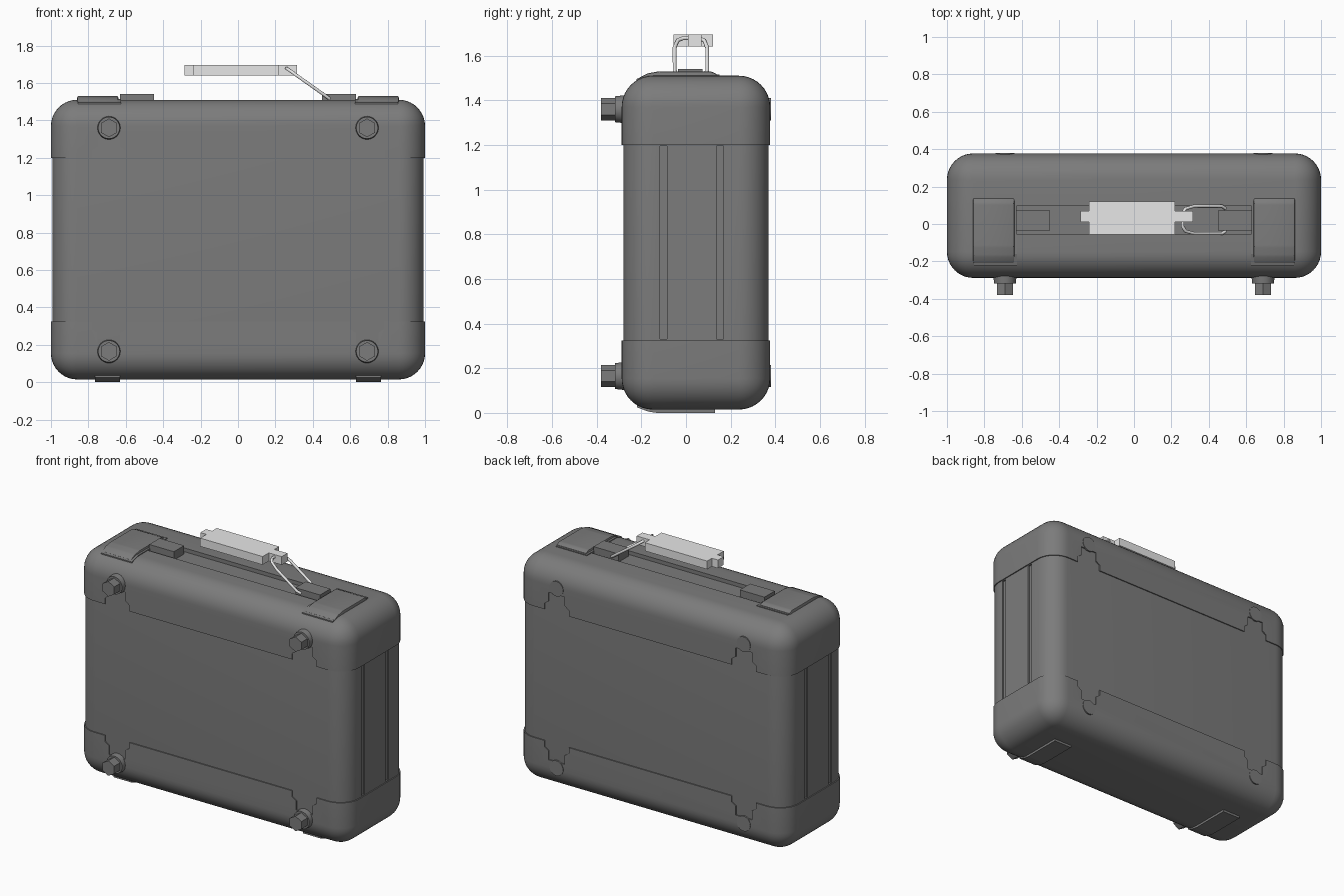
import bpy, bmesh, math
from mathutils import Matrix, Vector

if "Cube" in bpy.data.objects:
    bpy.data.objects.remove(bpy.data.objects["Cube"], do_unlink=True)


def material(name, value):
    m = bpy.data.materials.new(name)
    m.use_nodes = True
    colour = (value, value, value, 1)
    m.diffuse_color = colour
    m.node_tree.nodes["Principled BSDF"].inputs["Base Color"].default_value = colour
    return m


GREY = material("case grey", 0.2)
LIGHT = material("light grey", 0.8)


def finish(name, bm, mat):
    bmesh.ops.recalc_face_normals(bm, faces=bm.faces)
    me = bpy.data.meshes.new(name)
    bm.to_mesh(me)
    bm.free()
    ob = bpy.data.objects.new(name, me)
    bpy.context.collection.objects.link(ob)
    me.materials.append(mat)
    return ob


def activate(ob):
    bpy.ops.object.select_all(action="DESELECT")
    ob.select_set(True)
    bpy.context.view_layer.objects.active = ob


def smooth(ob):
    activate(ob)
    bpy.ops.object.shade_smooth_by_angle(angle=math.radians(30))


def bevel_all(bm, radius, segments):
    bmesh.ops.bevel(bm, geom=bm.edges[:], offset=radius, segments=segments,
                    profile=0.5, affect="EDGES", clamp_overlap=True)


def box(name, lo, hi, mat=GREY, radius=0, segments=2):
    bm = bmesh.new()
    lo, hi = Vector(lo), Vector(hi)
    bmesh.ops.create_cube(bm, size=1, matrix=Matrix.Translation((lo + hi) / 2)
                          @ Matrix.Diagonal((*(hi - lo), 1)))
    if radius:
        bevel_all(bm, radius, segments)
    return finish(name, bm, mat)


def prism(name, points, start, end, axis, mat=GREY, radius=0):
    """Extrude a flat outline along x (points are y, z) or along y (points are x, z)."""
    bm = bmesh.new()
    place = (lambda a, b: (start, a, b)) if axis == "x" else (lambda a, b: (a, start, b))
    face = bm.faces.new([bm.verts.new(place(a, b)) for a, b in points])
    out = bmesh.ops.extrude_face_region(bm, geom=[face])
    move = (end - start, 0, 0) if axis == "x" else (0, end - start, 0)
    bmesh.ops.translate(bm, vec=move, verts=[v for v in out["geom"] if isinstance(v, bmesh.types.BMVert)])
    if radius:
        bevel_all(bm, radius, 2)
    return finish(name, bm, mat)


def disc(name, x, z, y0, y1, r0, r1, sides):
    """Round or many-sided stub running along y."""
    bm = bmesh.new()
    turn = Matrix.Rotation(math.pi / 2, 4, "X")
    bmesh.ops.create_cone(bm, cap_ends=True, segments=sides, radius1=r0, radius2=r1,
                          depth=abs(y1 - y0),
                          matrix=Matrix.Translation((x, (y0 + y1) / 2, z)) @ turn)
    return finish(name, bm, GREY)


def cut(ob, cutters):
    for c in cutters:
        c.hide_render = True
        mod = ob.modifiers.new("cut", "BOOLEAN")
        mod.operation, mod.solver, mod.object = "DIFFERENCE", "EXACT", c
        activate(ob)
        bpy.ops.object.modifier_apply(modifier=mod.name)


# Case shell: a core, and slightly larger end caps around it
INSET, ROUND, MID = 0.007, 0.14, 0.7625
lo, hi = Vector((-1, -0.288, 0.015)), Vector((1, 0.377, 1.51))
step = Vector((INSET, INSET, INSET))
core = box("case_core", lo + step, hi - step, GREY, ROUND - INSET, 10)
caps = box("end_caps", lo, hi, GREY, ROUND, 10)

# Seam outline with a stepped tongue reaching towards each foot
tongue = [(0.6, 1.2), (0.6, 1.24), (0.63, 1.26), (0.63, 1.32),
          (0.75, 1.32), (0.75, 1.26), (0.78, 1.24), (0.78, 1.2), (1.1, 1.2)]
upper = [(-x, z) for x, z in reversed(tongue)] + tongue
lower = [(x, 2 * MID - z) for x, z in reversed(upper)]
seam_cutter = prism("seam_cutter", upper + lower, -0.6, 0.6, "y")

# Handle channel in the top and grooves down the ends
channel_cutter = box("channel_cutter", (-0.66, -0.055, 1.485), (0.66, 0.1, 1.6))
grooves = [box("groove_cutter", (min(s * 0.983, s * 1.1), y - 0.016, 0.33),
               (max(s * 0.983, s * 1.1), y + 0.016, 1.195))
           for s in (-1, 1) for y in (-0.1, 0.153)]
cut(caps, [seam_cutter, channel_cutter])
cut(core, [channel_cutter] + grooves)
for c in [seam_cutter, channel_cutter] + grooves:
    bpy.data.objects.remove(c, do_unlink=True)
smooth(caps)
smooth(core)

# Profiles (y, z) of the top pads and their thin surrounds
pad = [(-0.21, 1.47), (-0.21, 1.502), (-0.17, 1.521), (-0.12, 1.53),
       (0.11, 1.53), (0.138, 1.518), (0.138, 1.47)]
surround = [(-0.222, 1.46), (-0.222, 1.496), (-0.16, 1.515),
            (0.15, 1.515), (0.15, 1.46)]
under = [(-0.22, 0.05), (-0.22, 0.025), (-0.17, 0.006), (-0.13, 0),
         (0.13, 0), (0.13, 0.05)]

for side, s in (("left", 1), ("right", -1)):
    def span(a, b):
        return min(s * a, s * b), max(s * a, s * b)

    # Pads on the top and runners underneath
    smooth(prism(side + "_top_pad", pad, *span(0.64, 0.86), "x", GREY, 0.008))
    prism(side + "_pad_surround", surround, *span(0.626, 0.855), "x")
    prism(side + "_bottom_runner", under, *span(0.632, 0.765), "x")

    # Handle mounting block
    x0, x1 = span(0.448, 0.63)
    box(side + "_handle_mount", (x0, -0.035, 1.47), (x1, 0.073, 1.541))

    # Front feet and flush studs on the back
    for level, z in (("upper", 1.36), ("lower", 0.165)):
        tag = f"{side}_{level}_"
        smooth(disc(tag + "foot_base", s * 0.69, z, -0.27, -0.318, 0.063, 0.058, 32))
        disc(tag + "foot_knob", s * 0.69, z, -0.31, -0.38, 0.05, 0.05, 6)
        smooth(disc(tag + "back_stud", s * 0.69, z, 0.36, 0.38, 0.05, 0.05, 32))

# Handle grip with narrower end lugs
profile = [(-0.285, 0.01), (-0.24, 0.01), (-0.24, -0.055), (0.22, -0.055), (0.22, 0.01),
           (0.315, 0.01), (0.315, 0.07), (0.22, 0.07), (0.22, 0.12), (-0.24, 0.12),
           (-0.24, 0.07), (-0.285, 0.07)]
bm = bmesh.new()
face = bm.faces.new([bm.verts.new((x, y, 1.64)) for x, y in profile])
out = bmesh.ops.extrude_face_region(bm, geom=[face])
bmesh.ops.translate(bm, vec=(0, 0, 0.055),
                    verts=[v for v in out["geom"] if isinstance(v, bmesh.types.BMVert)])
finish("handle_grip", bm, LIGHT)

# Bent wire arm joining the grip to the left mount
half = [(0.49, 0.06, 1.515), (0.47, 0.073, 1.53), (0.32, 0.073, 1.636),
        (0.275, 0.06, 1.668), (0.26, 0.035, 1.678)]
path = half + [(x, -y, z) for x, y, z in reversed(half)]
curve = bpy.data.curves.new("handle_arm", "CURVE")
curve.dimensions = "3D"
curve.bevel_depth = 0.009
curve.bevel_resolution = 2
curve.use_fill_caps = True
spline = curve.splines.new("POLY")
spline.points.add(len(path) - 1)
for point, (x, y, z) in zip(spline.points, path):
    point.co = (x, y + 0.022, z, 1)
curve.materials.append(LIGHT)
arm = bpy.data.objects.new("handle_arm", curve)
bpy.context.collection.objects.link(arm)
